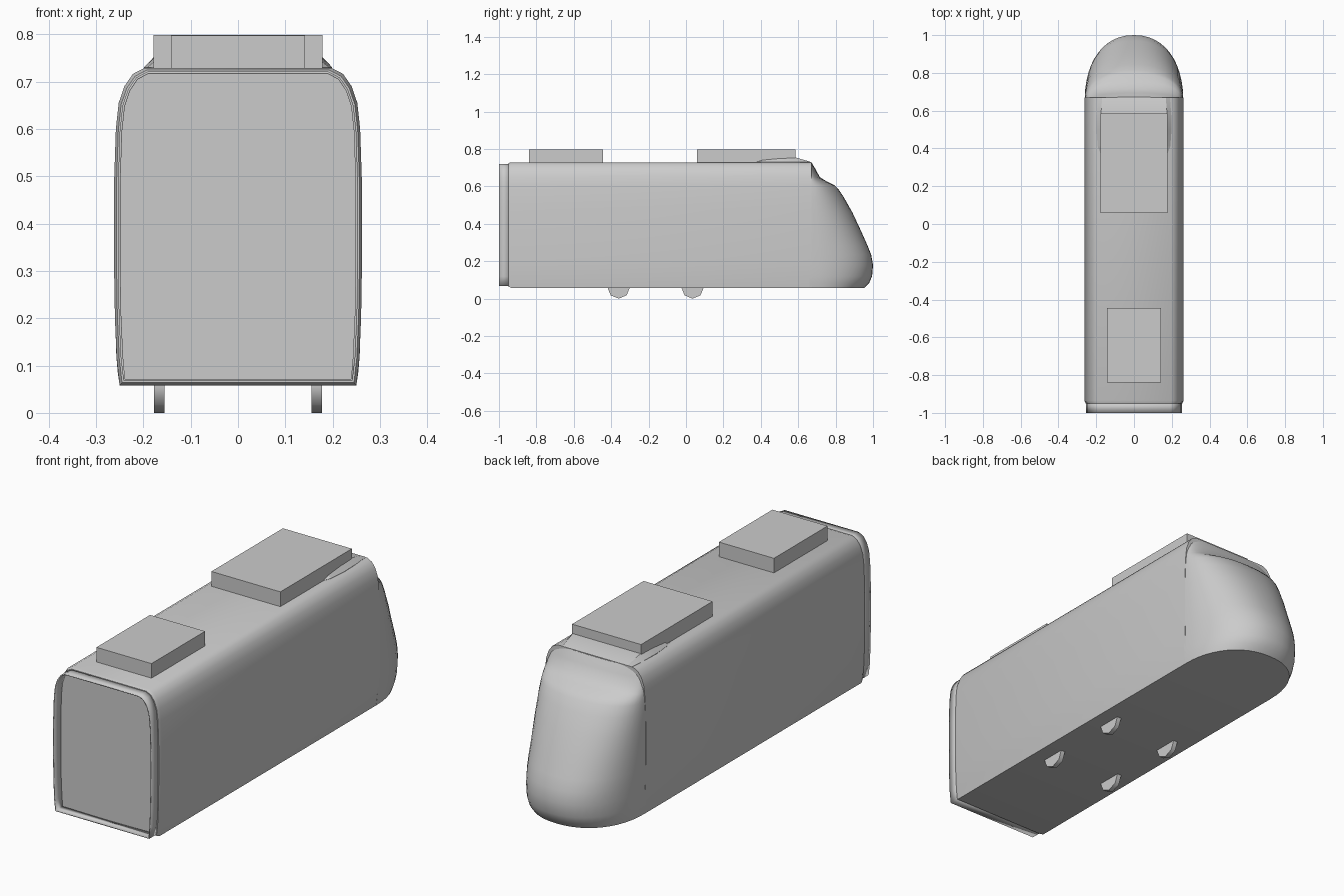
import bpy, bmesh, math

cube = bpy.data.objects.get("Cube")
if cube:
    bpy.data.objects.remove(cube, do_unlink=True)

grey = bpy.data.materials.new("light grey")
grey.use_nodes = True
colour = (0.6, 0.6, 0.6, 1)
grey.diffuse_color = colour
grey.node_tree.nodes["Principled BSDF"].inputs["Base Color"].default_value = colour


def finish(name, bm, smooth=None):
    bmesh.ops.recalc_face_normals(bm, faces=bm.faces)
    mesh = bpy.data.meshes.new(name)
    bm.to_mesh(mesh)
    bm.free()
    mesh.materials.append(grey)
    obj = bpy.data.objects.new(name, mesh)
    bpy.context.collection.objects.link(obj)
    if smooth:
        bpy.ops.object.select_all(action="DESELECT")
        obj.select_set(True)
        bpy.context.view_layer.objects.active = obj
        bpy.ops.object.shade_smooth_by_angle(angle=math.radians(smooth))
    return obj


def loft(name, rings, closed=True, caps=True, smooth=30):
    """Skin a list of equally long rings of points."""
    bm = bmesh.new()
    loops = [[bm.verts.new(p) for p in ring] for ring in rings]
    n = len(loops[0])
    for a, b in zip(loops, loops[1:]):
        for i in range(n if closed else n - 1):
            j = (i + 1) % n
            bm.faces.new((a[i], a[j], b[j], b[i]))
    if caps:
        bm.faces.new(loops[0])
        bm.faces.new(loops[-1])
    return finish(name, bm, smooth)


def box(name, x, y0, y1, z0, z1):
    rings = [[(-x, y, z0), (x, y, z0), (x, y, z1), (-x, y, z1)] for y in (y0, y1)]
    return loft(name, rings, smooth=None)


# Car cross-section: half-width and height, from floor to roof
SECTION = [(0.250, 0.058), (0.256, 0.11), (0.260, 0.20), (0.262, 0.32),
           (0.262, 0.48), (0.258, 0.60), (0.252, 0.655), (0.240, 0.69),
           (0.222, 0.716), (0.197, 0.729)]


def section(y, sx=1.0, z0=0.058, z1=0.729):
    k = (z1 - z0) / (0.729 - 0.058)
    half = [(w * sx, y, z0 + (z - 0.058) * k) for w, z in SECTION]
    return half + [(-x, yy, z) for x, yy, z in reversed(half)]


# Main body with a small chamfer at the flat end
loft("car_body", [section(-0.95, 0.98, 0.064, 0.724), section(-0.935), section(0.67)])

# Thin open frame around the recessed flat end
frame = loft("end_frame", [section(-1.0, 0.968, 0.068, 0.721),
                           section(-0.94, 0.968, 0.068, 0.721)], caps=False)
shell = frame.modifiers.new("thickness", "SOLIDIFY")
shell.thickness = 0.005
shell.offset = -1

# Rounded nose: height, half-width and tip position of each level
NOSE = [(0.058, 0.250, 0.955), (0.085, 0.254, 0.98), (0.12, 0.257, 0.995),
        (0.18, 0.259, 1.0), (0.235, 0.260, 0.99), (0.285, 0.261, 0.97),
        (0.37, 0.261, 0.932), (0.46, 0.261, 0.89), (0.54, 0.260, 0.845),
        (0.585, 0.257, 0.815), (0.605, 0.255, 0.795), (0.625, 0.253, 0.755),
        (0.65, 0.247, 0.715), (0.69, 0.232, 0.694), (0.727, 0.197, 0.672)]
START, STEPS, POWER = 0.66, 24, 2 / 2.2


def nose_level(z, w, tip):
    ring = []
    for i in range(STEPS + 1):
        a = math.pi * i / STEPS
        c, s = math.cos(a), max(math.sin(a), 0)
        ring.append((math.copysign(w * abs(c) ** POWER, c),
                     START + (tip - START) * s ** POWER, z))
    return ring


loft("nose", [nose_level(*level) for level in NOSE], smooth=40)

# Low fairing on the roof that ramps up from the nose
FAIRING = [(0.36, 0.172, 0.73), (0.41, 0.192, 0.747), (0.50, 0.199, 0.75),
           (0.585, 0.197, 0.755), (0.67, 0.190, 0.73)]
loft("roof_fairing", [[(-w, y, 0.72), (w, y, 0.72), (w, y, 0.73),
                       (w - 0.022, y, z), (0.022 - w, y, z), (-w, y, 0.73)]
                      for y, w, z in FAIRING], smooth=20)

# Roof equipment boxes
box("large_roof_box", 0.178, 0.058, 0.585, 0.72, 0.798)
box("small_roof_box", 0.142, -0.84, -0.445, 0.72, 0.797)

# Wheels half sunk into the floor
for side, x in (("left", 0.166), ("right", -0.166)):
    for place, y in (("front", -0.36), ("rear", 0.035)):
        rings = [[(x + dx, y + 0.06 * math.sin(k * math.pi / 4),
                   0.06 - 0.06 * math.cos(k * math.pi / 4)) for k in range(8)]
                 for dx in (-0.011, 0.011)]
        loft(f"{place}_{side}_wheel", rings, smooth=50)
